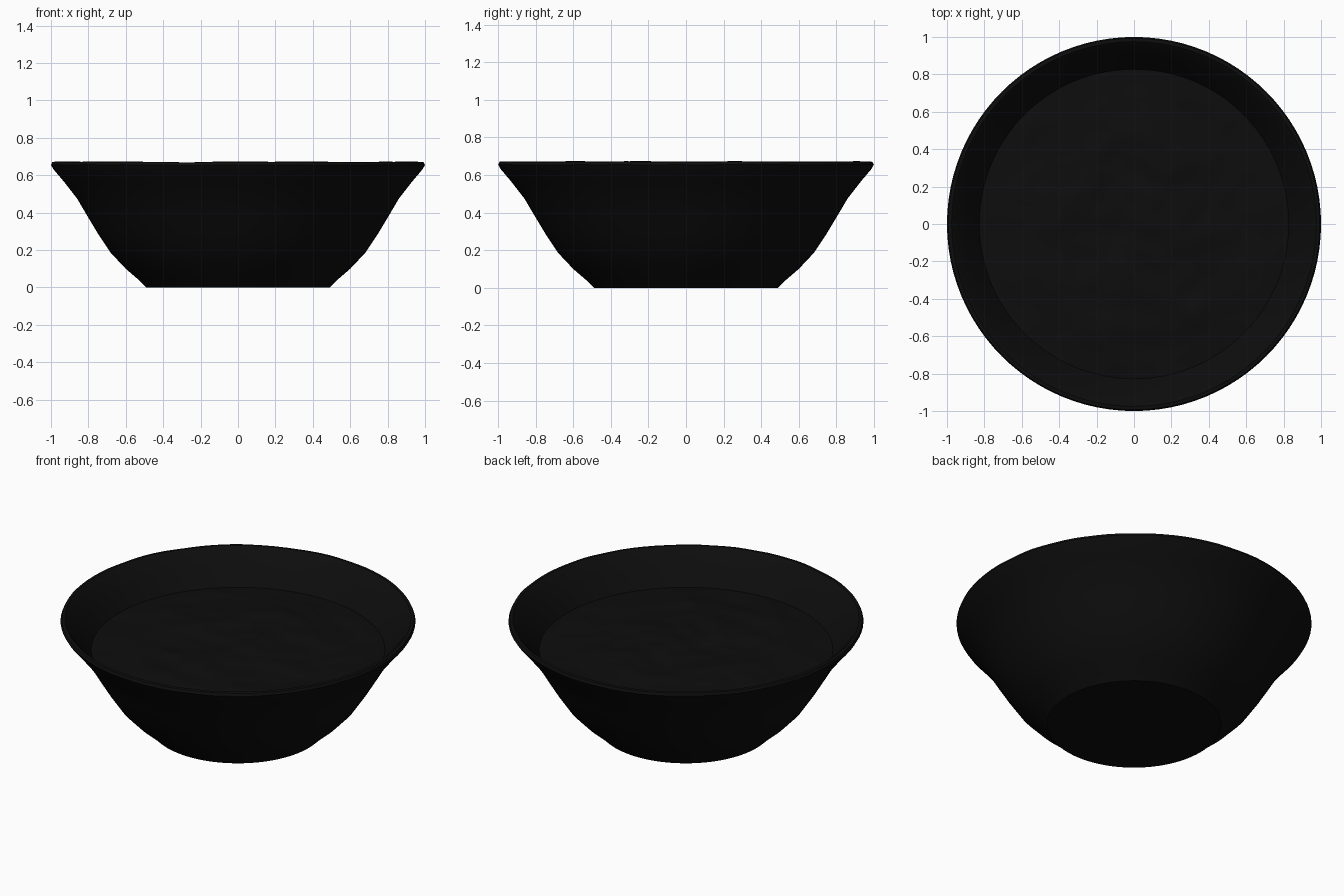
import bpy, bmesh, math
from mathutils import Vector, noise

if "Cube" in bpy.data.objects:
    bpy.data.objects.remove(bpy.data.objects["Cube"])


def make_material(name, value):
    mat = bpy.data.materials.new(name)
    mat.use_nodes = True
    color = (value, value, value, 1)
    mat.diffuse_color = color
    mat.node_tree.nodes["Principled BSDF"].inputs["Base Color"].default_value = color
    return mat


def lathe(name, profile, steps, mat, angle):
    """Spin an (r, z) profile around z; its ends may touch the axis."""
    bm = bmesh.new()
    verts = [bm.verts.new((r, 0, z)) for r, z in profile]
    edges = [bm.edges.new(pair) for pair in zip(verts, verts[1:])]
    bmesh.ops.spin(bm, geom=verts + edges, cent=(0, 0, 0), axis=(0, 0, 1),
                   angle=math.tau, steps=steps, use_duplicate=False)
    bmesh.ops.remove_doubles(bm, verts=bm.verts, dist=0.0005)
    bmesh.ops.recalc_face_normals(bm, faces=bm.faces)
    mesh = bpy.data.meshes.new(name)
    bm.to_mesh(mesh)
    bm.free()
    mesh.materials.append(mat)
    obj = bpy.data.objects.new(name, mesh)
    bpy.context.collection.objects.link(obj)
    bpy.ops.object.select_all(action='DESELECT')
    obj.select_set(True)
    bpy.context.view_layer.objects.active = obj
    bpy.ops.object.shade_smooth_by_angle(angle=math.radians(angle))
    return obj


black = make_material("black glaze", 0.004)

# Bowl: flat base, flared outer wall, thin rim, inner wall down to a hidden floor
bowl = lathe("bowl", [
    (0, 0), (0.49, 0), (0.53, 0.04), (0.6, 0.1), (0.68, 0.185), (0.75, 0.29),
    (0.81, 0.39), (0.86, 0.475), (0.93, 0.565), (0.985, 0.63), (1.0, 0.655),
    (0.993, 0.67), (0.975, 0.672), (0.955, 0.655), (0.9, 0.58), (0.84, 0.5),
    (0.79, 0.42), (0.7, 0.28), (0.6, 0.16), (0.47, 0.06), (0, 0.06)], 96, black, 35)

# Slight hand-made waviness on the rim
for v in bowl.data.vertices:
    if v.co.z > 0.64:
        v.co.z += 0.004 * noise.noise(v.co * 6)

# Contents: a gently mounded, lumpy surface meeting the inner wall
rings = 40
edge = 0.83
contents = lathe("contents", [
    (edge * i / rings, 0.51 - 0.03 * (i / rings) ** 2) for i in range(rings + 1)],
    96, black, 60)
for v in contents.data.vertices:
    flat = Vector((v.co.x, v.co.y, 0))
    fade = 1 - (flat.length / edge) ** 6
    v.co.z += fade * (0.025 * noise.noise(flat * 3) + 0.012 * noise.noise(flat * 8))
